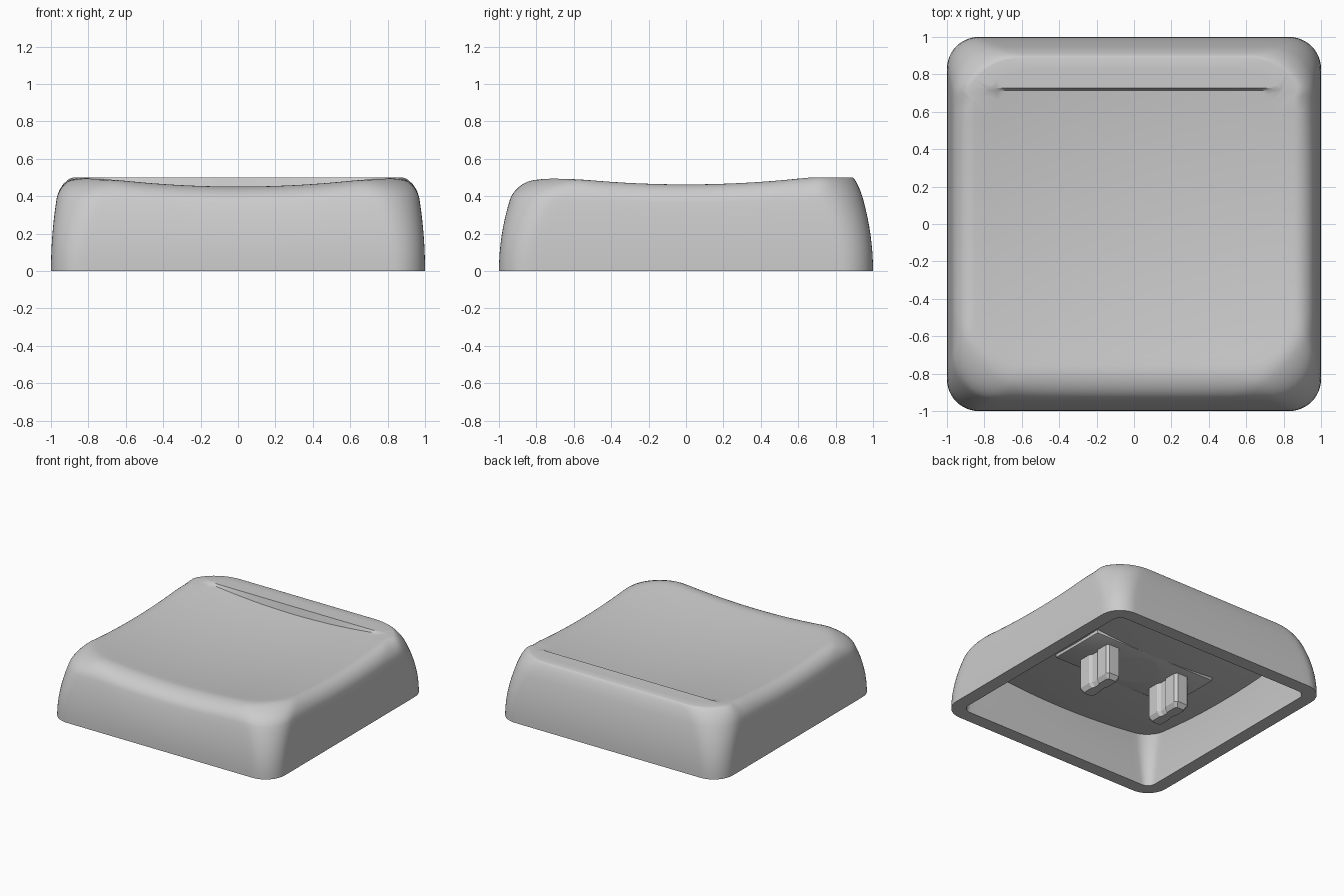
import bpy, bmesh, math

if "Cube" in bpy.data.objects:
    bpy.data.objects.remove(bpy.data.objects["Cube"])

grey = bpy.data.materials.new("plain grey")
grey.use_nodes = True
grey.diffuse_color = (0.6, 0.6, 0.6, 1)
grey.node_tree.nodes["Principled BSDF"].inputs["Base Color"].default_value = (0.6, 0.6, 0.6, 1)

HEIGHT = 0.5
STEP_Y = 0.72
CURVE = 0.086


def finish(bm, name, angle=30):
    bmesh.ops.recalc_face_normals(bm, faces=bm.faces)
    mesh = bpy.data.meshes.new(name)
    bm.to_mesh(mesh)
    bm.free()
    obj = bpy.data.objects.new(name, mesh)
    bpy.context.collection.objects.link(obj)
    mesh.materials.append(grey)
    bpy.ops.object.select_all(action='DESELECT')
    obj.select_set(True)
    bpy.context.view_layer.objects.active = obj
    bpy.ops.object.shade_smooth_by_angle(angle=math.radians(angle))


def smooth(a, b, t):
    t = max(0, min(1, (t - a) / (b - a)))
    return t * t * (3 - 2 * t)


def outline(hx, front, back, r_front, r_back, arc=12, straight=28):
    """Rounded rectangle with evenly divided straight sides."""
    corners = [(hx, back, r_back, 0), (-hx, back, r_back, 1),
               (-hx, -front, r_front, 2), (hx, -front, r_front, 3)]
    arcs = []
    for x, y, r, q in corners:
        cx, cy = x - math.copysign(r, x), y - math.copysign(r, y)
        arcs.append([(cx + r * math.cos((q + i / arc) * math.pi / 2),
                      cy + r * math.sin((q + i / arc) * math.pi / 2))
                     for i in range(arc + 1)])
    pts = []
    for i, a in enumerate(arcs):
        (x0, y0), (x1, y1) = a[-1], arcs[(i + 1) % 4][0]
        pts += a
        pts += [(x0 + (x1 - x0) * k / straight, y0 + (y1 - y0) * k / straight)
                for k in range(1, straight)]
    return pts


def loft(bm, rings):
    """Skin a list of equal rings; return the rows of verts and of faces."""
    rows = [[bm.verts.new(p) for p in ring] for ring in rings]
    n = len(rows[0])
    bands = [[bm.faces.new((a[i], a[(i + 1) % n], b[(i + 1) % n], b[i])) for i in range(n)]
             for a, b in zip(rows, rows[1:])]
    return rows, bands


def fan(bm, row, point):
    c = bm.verts.new(point)
    return c, [bm.faces.new((row[i], row[(i + 1) % len(row)], c)) for i in range(len(row))]


def ceiling(x, y):
    return 0.27 + CURVE * (x * x + y * y)


def top_height(x, y):
    return HEIGHT if y > STEP_Y else min(HEIGHT, 0.4 + CURVE * (x * x + y * y))


# Cap shell: ceiling, inner walls, rim, outer walls, rounded edge and dished top
FILL = 14
inner = []
for k in range(7):
    t = k / 6
    pts = outline(0.893 - 0.03 * t * t, 0.893 - 0.05 * t * t, 0.893 - 0.05 * t * t,
                  0.07 + 0.07 * t, 0.07 + 0.07 * t)
    inner.append([(x, y, t * ceiling(x, y)) for x, y in pts])
inner.reverse()
roof = [[(x * k / FILL, y * k / FILL, ceiling(x * k / FILL, y * k / FILL))
         for x, y, z in inner[0]] for k in range(1, FILL)]

outer = []
levels = [(0.38 * k / 8, 0) for k in range(8)]
levels += [(0.38 + 0.12 * math.sin(k * math.pi / 20), 1 - math.cos(k * math.pi / 20))
           for k in range(11)]
for z, roll in levels:
    lean = (z / HEIGHT) ** 2
    pts = outline(1 - 0.05 * lean - 0.1 * roll, 1 - 0.1 * lean - 0.14 * roll,
                  1 - 0.09 * lean - 0.02 * roll, 0.17 + 0.12 * lean, 0.17 + 0.13 * lean)
    # the rounded side edge tightens at the back ledge
    outer.append([(x * (1 + 0.08 * roll * smooth(0.64, 0.74, y)), y, z) for x, y in pts])
top = [[(x * k / FILL, y * k / FILL, HEIGHT) for x, y, z in outer[-1]]
       for k in range(FILL - 1, 0, -1)]

bm = bmesh.new()
rows, bands = loft(bm, roof + inner + outer + top)
roof_centre, _ = fan(bm, rows[0], (0, 0, ceiling(0, 0)))
_, cap_faces = fan(bm, rows[-1], (0, 0, HEIGHT))
inside = {v for row in rows[:len(roof) + len(inner)] for v in row} | {roof_centre}

# Cut two close lines across the top so the ledge drops off sharply
top_faces = [f for band in bands[-(FILL - 1):] for f in band] + cap_faces
for y in (STEP_Y - 0.006, STEP_Y + 0.006):
    geom = set(top_faces)
    for f in top_faces:
        geom.update(f.verts)
        geom.update(f.edges)
    bmesh.ops.bisect_plane(bm, geom=list(geom), dist=1e-5,
                           plane_co=(0, y, 0), plane_no=(0, 1, 0))
    top_faces = [f for f in bm.faces if all(v.co.z > HEIGHT - 1e-4 for v in f.verts)]
for v in bm.verts:
    if v not in inside:
        v.co.z *= top_height(v.co.x, v.co.y) / HEIGHT
finish(bm, "cap_shell")

# Mounting pad under the ceiling
bm = bmesh.new()
bmesh.ops.create_cube(bm, size=1)
for v in bm.verts:
    v.co.x *= 1.1
    v.co.y *= 0.48
    v.co.z = 0.298 + v.co.z * 0.05
bmesh.ops.bevel(bm, geom=bm.edges[:], offset=0.01, segments=2, affect='EDGES', profile=0.5)
finish(bm, "mounting_pad")

# Two grooved stems with chamfered tips
quarter = [(0.048, 0.025), (0.063, 0.05), (0.063, 0.145), (0.045, 0.165)]
half = quarter + [(-x, y) for x, y in reversed(quarter)]
profile = half + [(-x, -y) for x, y in half]
for side, name in ((1, "left_stem"), (-1, "right_stem")):
    bm = bmesh.new()
    rings = [[(side * 0.326 + x * sx, y * sy, z) for x, y in profile]
             for z, sx, sy in ((0, 0.65, 0.85), (0.035, 1, 1), (0.3, 1, 1))]
    rows, _ = loft(bm, rings)
    bm.faces.new(rows[0])
    bm.faces.new(rows[-1])
    finish(bm, name, 20)
